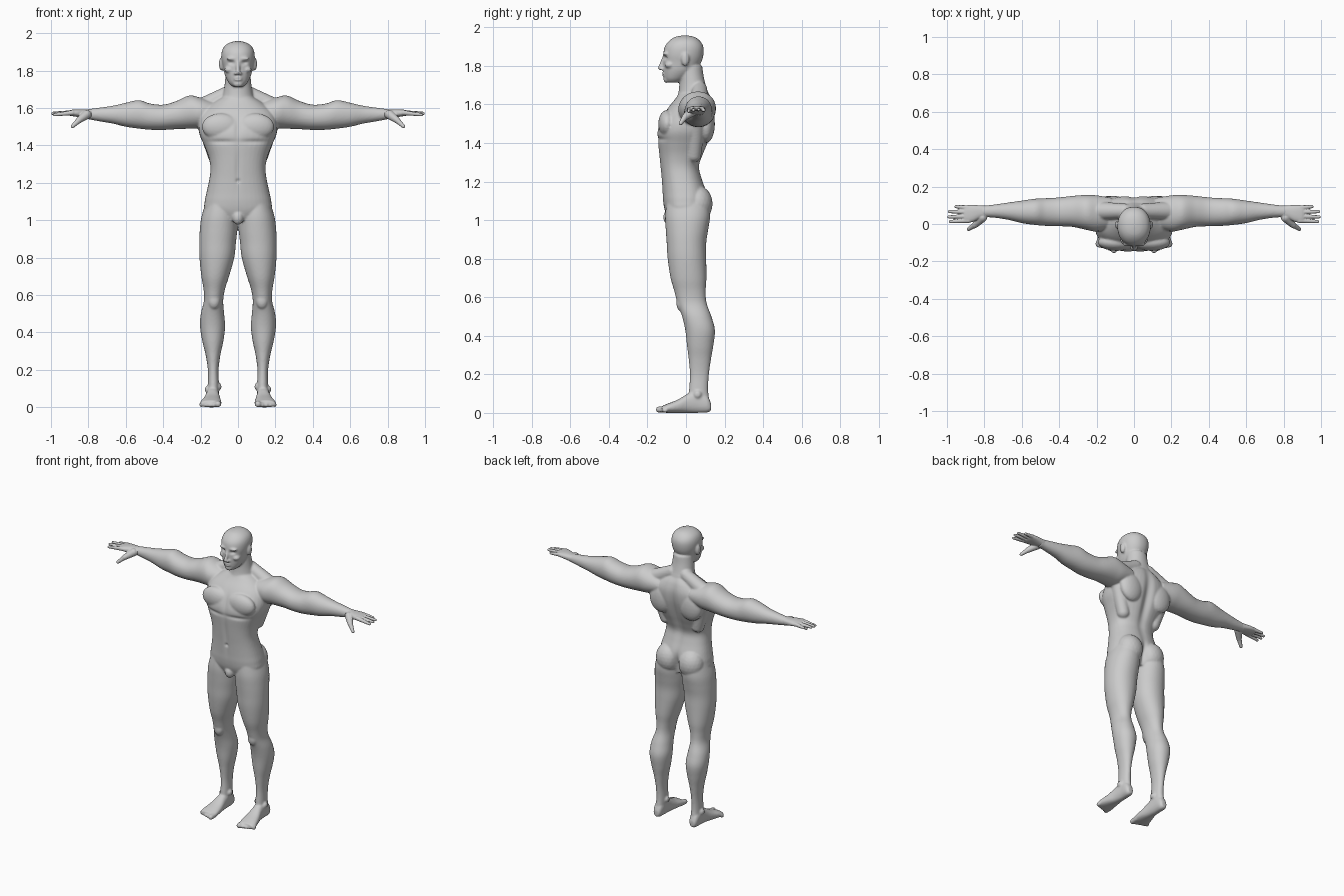
import bpy, bmesh, math
from mathutils import Vector, Matrix

skin = bpy.data.materials.new("skin_grey")
skin.diffuse_color = (0.6, 0.6, 0.6, 1)


def spline(rows, steps=5):
    """Catmull-Rom interpolation of rows of numbers."""
    out = []
    for i in range(len(rows) - 1):
        p0, p1, p2 = rows[max(i - 1, 0)], rows[i], rows[i + 1]
        p3 = rows[min(i + 2, len(rows) - 1)]
        for k in range(steps):
            t = k / steps
            out.append([0.5 * (2 * b + (c - a) * t + (2 * a - 5 * b + 4 * c - d) * t * t
                               + (3 * b - a - 3 * c + d) * t ** 3)
                        for a, b, c, d in zip(p0, p1, p2, p3)])
    return out + [list(rows[-1])]


def loft(bm, axis, rows, power=2.0, sides=40):
    """Rows are (position on axis, a_min, a_max, b_min, b_max)."""
    rings = []
    for t, a0, a1, b0, b1 in spline(rows):
        ring = []
        for i in range(sides):
            ang = 2 * math.pi * i / sides
            c, s = math.cos(ang), math.sin(ang)
            a = (a0 + a1) / 2 + (a1 - a0) / 2 * math.copysign(abs(c) ** (2 / power), c)
            b = (b0 + b1) / 2 + (b1 - b0) / 2 * math.copysign(abs(s) ** (2 / power), s)
            co = {'x': (t, a, b), 'y': (a, t, b), 'z': (a, b, t)}[axis]
            ring.append(bm.verts.new(co))
        rings.append(ring)
    for r, q in zip(rings, rings[1:]):
        for i in range(sides):
            j = (i + 1) % sides
            bm.faces.new((r[i], r[j], q[j], q[i]))
    bm.faces.new(rings[0])
    bm.faces.new(rings[-1])


def ball(bm, center, radii):
    m = Matrix.Translation(center) @ Matrix.Diagonal((*radii, 1))
    bmesh.ops.create_icosphere(bm, subdivisions=3, radius=1, matrix=m)


def chain(bm, p, r0, q, r1, n=14):
    """Tapered rounded limb between two points."""
    p, q = Vector(p), Vector(q)
    for i in range(n + 1):
        t = i / n
        r = r0 + (r1 - r0) * t
        ball(bm, p.lerp(q, t), (r, r, r))


def mirror(bm):
    geom = bm.verts[:] + bm.edges[:] + bm.faces[:]
    new = bmesh.ops.duplicate(bm, geom=geom)["geom"]
    for v in new:
        if isinstance(v, bmesh.types.BMVert):
            v.co.x = -v.co.x


def finish(bm, name, voxel, smooth, dents=()):
    """Fuse the parts into one skin, soften it and press in the creases."""
    bmesh.ops.recalc_face_normals(bm, faces=bm.faces[:])
    me = bpy.data.meshes.new(name)
    bm.to_mesh(me)
    bm.free()
    ob = bpy.data.objects.new(name, me)
    bpy.context.collection.objects.link(ob)
    rm = ob.modifiers.new("fuse", 'REMESH')
    rm.mode, rm.voxel_size = 'VOXEL', voxel
    sm = ob.modifiers.new("soften", 'SMOOTH')
    sm.factor, sm.iterations = 0.5, smooth
    bpy.context.view_layer.update()
    dg = bpy.context.evaluated_depsgraph_get()
    fused = bpy.data.meshes.new_from_object(ob.evaluated_get(dg))
    ob.modifiers.clear()
    ob.data = fused
    for v in fused.vertices:
        for c, r, dy in dents:
            d = (((abs(v.co.x) - c[0]) / r[0]) ** 2 + ((v.co.y - c[1]) / r[1]) ** 2
                 + ((v.co.z - c[2]) / r[2]) ** 2)
            if d < 9:
                v.co.y += dy * math.exp(-d)
    fused.materials.clear()
    fused.materials.append(skin)
    for p in fused.polygons:
        p.use_smooth = True
        p.material_index = 0


body = bmesh.new()

# leg
loft(body, 'z', [(1.1, .02, .17, -.1, .12), (1.02, .004, .195, -.108, .125),
                 (.95, .004, .204, -.105, .115), (.88, .011, .207, -.1, .105),
                 (.8, .02, .206, -.095, .105), (.7, .048, .196, -.08, .106),
                 (.63, .07, .184, -.06, .102), (.57, .079, .182, -.045, .107),
                 (.5, .074, .199, -.02, .132), (.43, .069, .203, -.004, .15),
                 (.35, .079, .19, .005, .142), (.28, .094, .173, .014, .13),
                 (.2, .104, .161, .02, .119), (.12, .102, .161, .016, .115),
                 (.06, .104, .162, .01, .122), (.02, .108, .16, .02, .122)], 2.1)
ball(body, (.128, -.025, .57), (.032, .025, .045))      # kneecap
for x, z in ((.1, .11), (.165, .095)):                  # ankle bones
    ball(body, (x, .06, z), (.012, .02, .02))

# foot and toes
loft(body, 'y', [(.13, .118, .152, .012, .05), (.11, .106, .163, .002, .09),
                 (.06, .102, .166, 0, .12), (.01, .099, .172, 0, .1),
                 (-.04, .092, .187, 0, .07), (-.09, .088, .2, 0, .05),
                 (-.125, .09, .198, .002, .036)], 2.3)
for i in range(5):
    r = .017 if i == 0 else .0125
    x = .105 + i * .022
    chain(body, (x, -.1, .02), r, (x + .002, -.14 + i * .008, r), r, 4)

# buttock, chest muscle, shoulder blade, trapezius, lat
ball(body, (.083, .06, 1.085), (.086, .078, .095))
ball(body, (.092, -.098, 1.5), (.102, .046, .072))
ball(body, (.11, .105, 1.5), (.085, .045, .1))
chain(body, (.05, .07, 1.68), .04, (.19, .07, 1.605), .05)
chain(body, (.165, .05, 1.5), .05, (.12, .04, 1.34), .04)

# arm
loft(body, 'x', [(.12, -.02, .14, 1.52, 1.63), (.2, -.04, .153, 1.495, 1.655),
                 (.26, -.03, .155, 1.49, 1.667), (.33, -.015, .15, 1.487, 1.637),
                 (.4, -.012, .142, 1.483, 1.618), (.47, -.01, .138, 1.484, 1.624),
                 (.53, -.005, .135, 1.49, 1.642), (.6, .005, .125, 1.5, 1.628),
                 (.67, .022, .115, 1.517, 1.612), (.74, .033, .105, 1.529, 1.602),
                 (.8, .037, .098, 1.54, 1.594), (.82, .037, .098, 1.543, 1.592)], 2.1)

# ear, brow, cheekbone, eye
ball(body, (.088, -.004, 1.835), (.014, .021, .036))
ball(body, (.032, -.106, 1.864), (.032, .014, .009))
ball(body, (.048, -.085, 1.805), (.025, .026, .018))
ball(body, (.013, -.126, 1.785), (.009, .011, .008))
mirror(body)

# torso
loft(body, 'z', [(z, -w, w, f, b) for z, w, f, b in (
    (1.0, .1, -.09, .08), (1.05, .175, -.11, .1), (1.1, .178, -.119, .11),
    (1.15, .168, -.122, .105), (1.22, .153, -.127, .082), (1.28, .147, -.133, .07),
    (1.34, .158, -.139, .09), (1.4, .181, -.145, .115), (1.46, .206, -.148, .135),
    (1.52, .21, -.13, .148), (1.58, .19, -.095, .15), (1.63, .13, -.055, .137),
    (1.66, .08, -.035, .12))], 2.4)
ball(body, (0, -.088, 1.015), (.03, .03, .04))

# neck
loft(body, 'z', [(z, -w, w, f, b) for z, w, f, b in (
    (1.58, .1, -.07, .135), (1.65, .086, -.042, .122), (1.7, .075, -.035, .105),
    (1.75, .069, -.035, .092), (1.8, .065, -.04, .085))])

# head
loft(body, 'z', [(z, -w, w, f, b) for z, w, f, b in (
    (1.715, .03, -.1, -.03), (1.735, .05, -.112, 0), (1.775, .07, -.117, .05),
    (1.82, .08, -.118, .08), (1.86, .088, -.118, .091), (1.9, .087, -.11, .09),
    (1.93, .073, -.088, .073), (1.95, .044, -.058, .045), (1.958, .012, -.02, .01))], 2.15)

# nose, lips, chin
chain(body, (0, -.113, 1.848), .009, (0, -.134, 1.79), .012)
ball(body, (0, -.114, 1.757), (.024, .012, .013))
ball(body, (0, -.1, 1.73), (.027, .017, .019))

# creases: spine, buttocks, breastbone, belly line, navel, chest fold, eyes, mouth
finish(body, "body", .0058, 5, [
    ((0, .13, 1.42), (.028, .09, .2), -.018),
    ((0, .13, 1.06), (.018, .09, .07), -.025),
    ((0, -.15, 1.5), (.016, .05, .07), .008),
    ((0, -.13, 1.28), (.014, .05, .11), .006),
    ((0, -.127, 1.21), (.01, .05, .01), .008),
    ((.09, -.14, 1.42), (.08, .05, .012), .007),
    ((.034, -.115, 1.842), (.017, .035, .01), .012),
    ((0, -.125, 1.757), (.024, .03, .004), .005)])

# hands: palm, four fingers and a thumb
hands = bmesh.new()
loft(hands, 'x', [(.78, .038, .097, 1.542, 1.592), (.82, .03, .099, 1.547, 1.592),
                  (.86, .012, .102, 1.553, 1.593), (.895, .006, .1, 1.558, 1.59),
                  (.91, .012, .092, 1.563, 1.585)], 2.4)
for y0, y1, tip, z in ((.018, .013, .982, 1.564), (.041, .038, .991, 1.571),
                       (.064, .066, .988, 1.573), (.087, .093, .952, 1.57)):
    chain(hands, (.885, y0, 1.575), .0135, (tip, y1, z), .0085, 22)
chain(hands, (.81, .035, 1.565), .025, (.85, -.005, 1.535), .017)
chain(hands, (.85, -.005, 1.535), .016, (.885, -.028, 1.502), .01)
mirror(hands)
finish(hands, "hands", .0035, 3)
